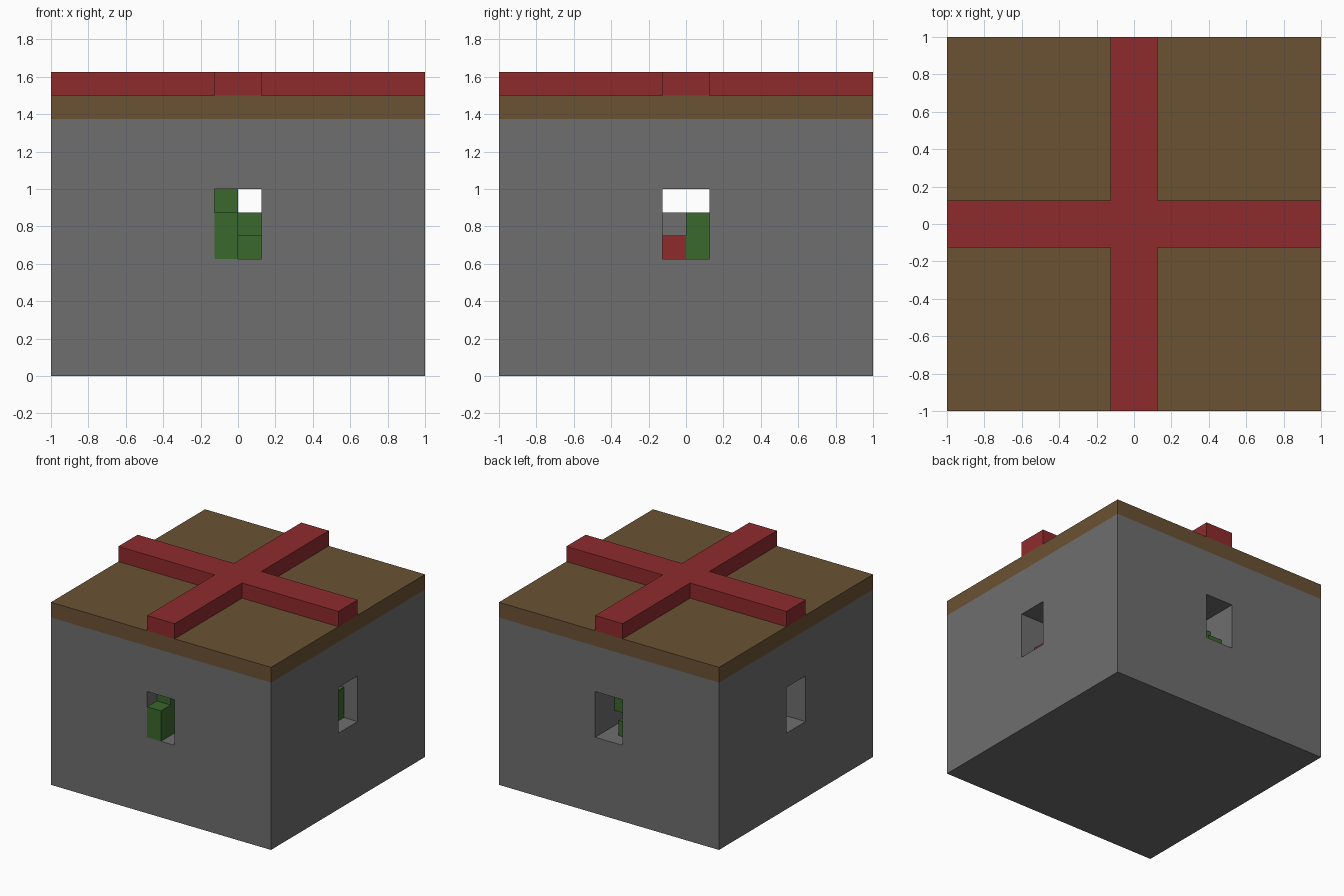
import bpy
import bmesh

if "Cube" in bpy.data.objects:
    bpy.data.objects.remove(bpy.data.objects["Cube"], do_unlink=True)

U = 0.125  # one block
SILL = 5   # height of the window sill, in blocks


def material(name, rgb):
    m = bpy.data.materials.new(name)
    m.use_nodes = True
    color = (*rgb, 1)
    m.diffuse_color = color
    m.node_tree.nodes["Principled BSDF"].inputs["Base Color"].default_value = color
    return m


stone = material("grey stone", (0.156, 0.156, 0.156))
wood = material("brown wood", (0.145, 0.084, 0.033))
red = material("red", (0.275, 0.024, 0.026))
green = material("green", (0.042, 0.138, 0.026))


def finish(name, bm, mat):
    bmesh.ops.recalc_face_normals(bm, faces=bm.faces)
    mesh = bpy.data.meshes.new(name)
    bm.to_mesh(mesh)
    bm.free()
    obj = bpy.data.objects.new(name, mesh)
    bpy.context.collection.objects.link(obj)
    if mat:
        mesh.materials.append(mat)
    return obj


def box(name, low, high, mat=None):
    """Box between two corners given in blocks."""
    bm = bmesh.new()
    bmesh.ops.create_cube(bm, size=1)
    for v in bm.verts:
        v.co = [U * (l if c < 0 else h) for c, l, h in zip(v.co, low, high)]
    return finish(name, bm, mat)


# Stone walls with window passages running both ways
walls = box("walls", (-8, -8, 0), (8, 8, 11), stone)
cutters = [box("passage_cutter_x", (-9, -1, SILL), (9, 1, 8)),
           box("passage_cutter_y", (-1, -9, SILL), (1, 9, 8))]
for cutter in cutters:
    mod = walls.modifiers.new(cutter.name, "BOOLEAN")
    mod.operation = "DIFFERENCE"
    mod.solver = "EXACT"
    mod.object = cutter
    cutter.hide_render = True
    cutter.display_type = "WIRE"
bpy.context.view_layer.objects.active = walls
for cutter in cutters:
    bpy.ops.object.modifier_apply(modifier=cutter.name)
    bpy.data.objects.remove(cutter, do_unlink=True)

# Wooden roof slab
box("roof_slab", (-8, -8, 11), (8, 8, 12), wood)

# Crossed roof beams as one extruded outline
bm = bmesh.new()
outline = []
quarter = [(8, -1), (8, 1), (1, 1)]
for turn in range(4):
    outline += [bm.verts.new((x * U, y * U, 12 * U)) for x, y in quarter]
    quarter = [(-y, x) for x, y in quarter]
base = bm.faces.new(outline)
top = bmesh.ops.extrude_face_region(bm, geom=[base], use_keep_orig=True)
bmesh.ops.translate(bm, vec=(0, 0, U),
                    verts=[g for g in top["geom"] if isinstance(g, bmesh.types.BMVert)])
finish("roof_cross", bm, red)

# Blocky figure in the front window
box("front_guard_leg", (-1, -8, SILL), (0, -7, 7), green)
box("front_guard_body", (-1, -7, SILL), (0, -5, 8), green)
box("front_guard_arm", (0, -6, 6), (1, -5, 7), green)
box("front_guard_foot", (0, -5, SILL), (1, -4, 6), green)

# Blocky figure in the back window
box("back_guard_foot", (-1, 6, SILL), (0, 7, 6), green)
box("back_guard_body", (-1, 5, SILL), (0, 6, 7), green)
box("back_guard_arm", (0, 5, 6), (1, 6, 7), green)

# Blocky figure in the side window
box("side_guard_body", (5, 0, SILL), (7, 1, 7), green)
box("side_guard_boot", (6, -1, SILL), (7, 0, 6), red)
box("side_guard_shield", (5, -1, SILL), (6, 0, 7), stone)
